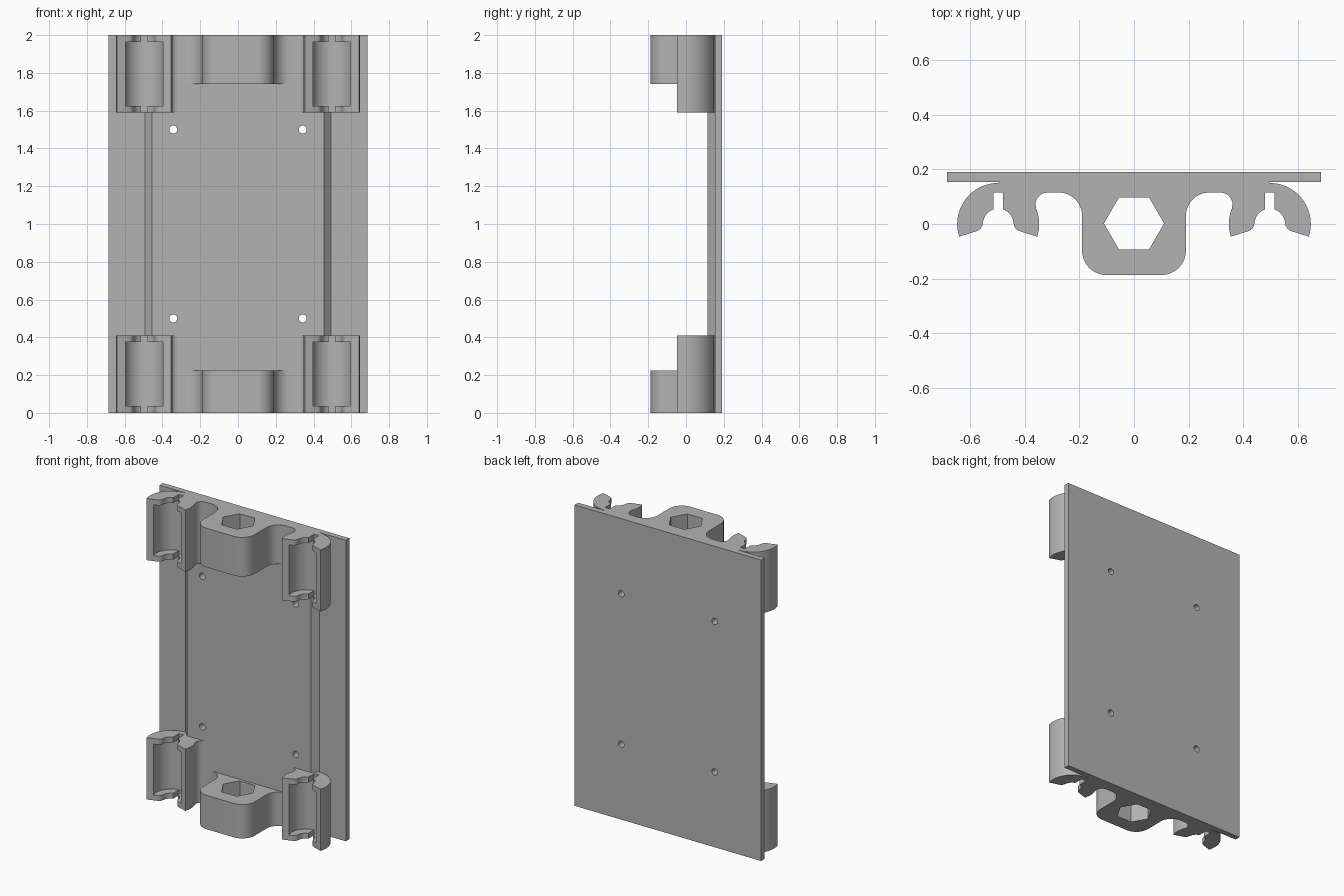
import bpy, bmesh
from math import sin, cos, radians, pi

if "Cube" in bpy.data.objects:
    bpy.data.objects.remove(bpy.data.objects["Cube"])

# single grey material
grey = bpy.data.materials.new("light_grey")
grey.use_nodes = True
colour = (0.45, 0.45, 0.45, 1)
grey.diffuse_color = colour
grey.node_tree.nodes["Principled BSDF"].inputs["Base Color"].default_value = colour


def arc(cx, cy, r, start, end, steps=12):
    angles = [radians(start + (end - start) * i / steps) for i in range(steps + 1)]
    return [(cx + r * cos(a), cy + r * sin(a)) for a in angles]


def prism(name, outline, z0, z1):
    """Extrude an outline in x, y between two heights."""
    bm = bmesh.new()
    face = bm.faces.new([bm.verts.new((x, y, z0)) for x, y in outline])
    top = bmesh.ops.extrude_face_region(bm, geom=[face])["geom"]
    moved = [v for v in top if isinstance(v, bmesh.types.BMVert)]
    bmesh.ops.translate(bm, verts=moved, vec=(0, 0, z1 - z0))
    bmesh.ops.recalc_face_normals(bm, faces=bm.faces)
    mesh = bpy.data.meshes.new(name)
    bm.to_mesh(mesh)
    bm.free()
    obj = bpy.data.objects.new(name, mesh)
    bpy.context.collection.objects.link(obj)
    mesh.materials.append(grey)
    return obj


def activate(obj):
    bpy.ops.object.select_all(action="DESELECT")
    obj.select_set(True)
    bpy.context.view_layer.objects.active = obj


def cut(obj, cutter):
    mod = obj.modifiers.new("cut", "BOOLEAN")
    mod.operation = "DIFFERENCE"
    mod.solver = "EXACT"
    mod.object = cutter
    activate(obj)
    bpy.ops.object.modifier_apply(modifier=mod.name)
    bpy.data.objects.remove(cutter)


def finish(obj):
    activate(obj)
    bpy.ops.object.shade_smooth_by_angle(angle=radians(30))


def mirrored(half):
    """Complete an outline drawn on the +x side."""
    return half + [(-x, y) for x, y in reversed(half)]


FRONT, STEP, BACK = 0.115, 0.153, 0.19

# back plate, thicker in the middle with sloped steps
plate = prism("back_plate", mirrored([(0.455, FRONT), (0.492, STEP),
                                      (0.685, STEP), (0.685, BACK)]), 0, 2)
for x in (-0.343, 0.343):
    for z in (0.5, 1.5):
        hole = prism("hole_cutter", arc(0, 0, 0.021, 0, 345, 23), -0.3, 0.3)
        hole.rotation_euler.x = pi / 2
        hole.location = (x, 0, z)
        cut(plate, hole)
finish(plate)

# hub blocks with a hexagonal bore, flaring into the plate
hub_half = arc(0.1, -0.097, 0.09, -90, 0) + arc(0.275, 0.03, 0.085, 180, 90)
for name, z0, z1 in (("lower_hub", 0, 0.225), ("upper_hub", 1.74, 2)):
    hub = prism(name, mirrored(hub_half), z0, z1)
    cut(hub, prism("hex_cutter", arc(0, 0.002, 0.11, 0, 300, 5), z0 - 0.1, z1 + 0.1))
    finish(hub)

# spring clips: an open ring with a slot, and a wider pocket between the end lips
CX = 0.497
lip = [(0.075, -0.025), (0.064, -0.017), (0.058, -0.006)] \
    + arc(0, 0, 0.056, 5, 72, 8) + [(0.017, FRONT)]
clip_outline = (
    arc(CX, 0, 0.15, -18, 90, 28)
    + [(0.492, STEP), (0.455, FRONT), (0.31, FRONT)]
    + arc(0.316, 0.07, 0.045, 90, 5, 10)
    + arc(CX, 0, 0.15, 158, 198, 10)
    + [(CX - u, y) for u, y in lip]
    + [(CX + u, y) for u, y in reversed(lip)]
)
for side, sx in (("right", -1), ("left", 1)):
    for level, z0, z1 in (("lower", 0, 0.41), ("upper", 1.59, 2)):
        clip = prism(f"{level}_{side}_clip", [(sx * x, y) for x, y in clip_outline], z0, z1)
        pocket = arc(sx * CX, 0.008, 0.108, 0, 354, 59)
        cut(clip, prism("pocket_cutter", pocket, z0 + 0.036, z1 - 0.036))
        finish(clip)
